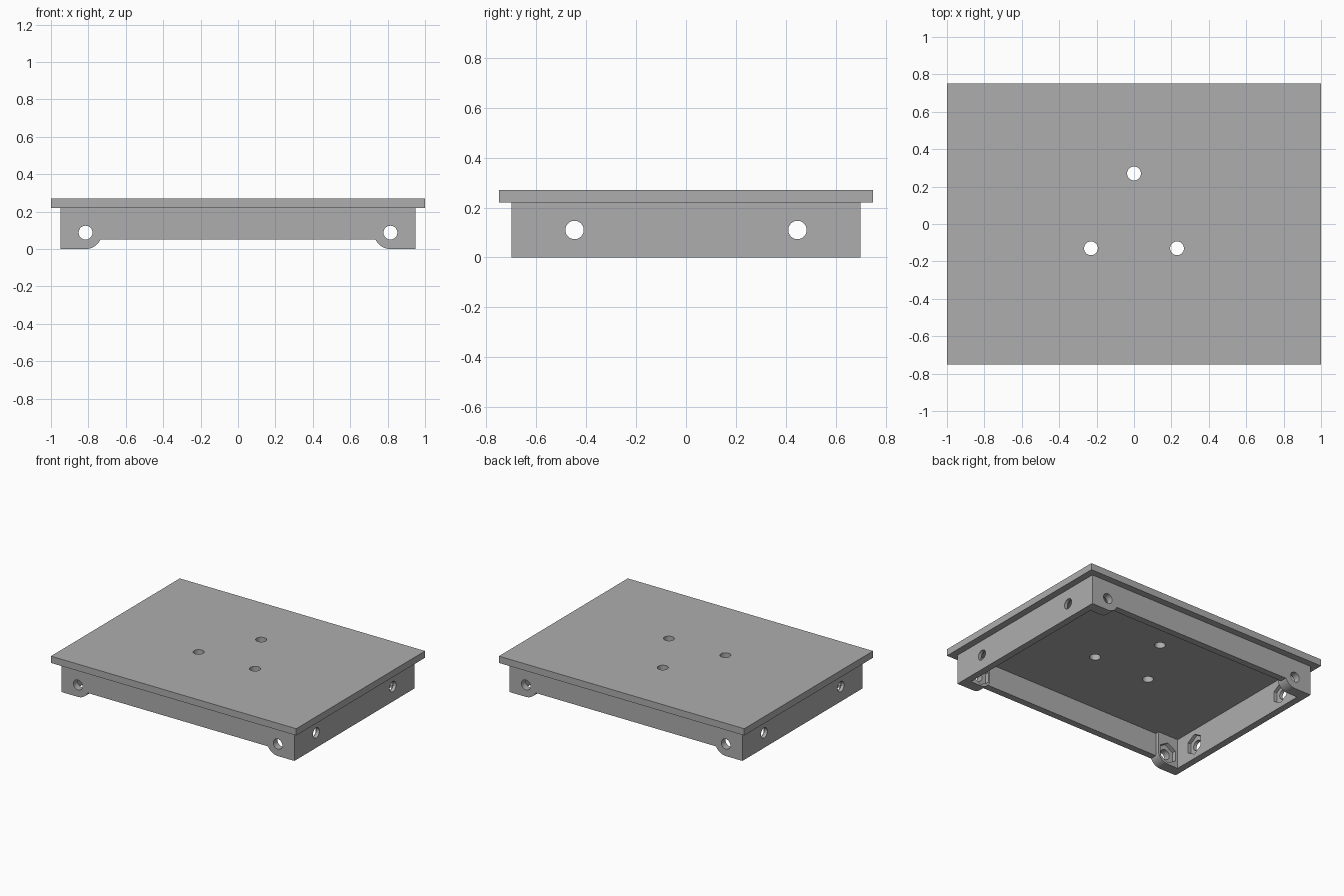
import bpy, bmesh, math
from mathutils import Matrix

if "Cube" in bpy.data.objects:
    bpy.data.objects.remove(bpy.data.objects["Cube"], do_unlink=True)

# Single grey material
grey = bpy.data.materials.new("mid_grey")
grey.use_nodes = True
grey.diffuse_color = (0.42, 0.42, 0.42, 1)
grey.node_tree.nodes["Principled BSDF"].inputs["Base Color"].default_value = grey.diffuse_color

# Local frames: extrusion runs along z, y or x
ALONG_Z = Matrix.Identity(4)
ALONG_Y = Matrix.Rotation(math.pi / 2, 4, "X")
ALONG_X = Matrix(((0, 0, 1, 0), (1, 0, 0, 0), (0, 1, 0, 0), (0, 0, 0, 1)))


def prism(name, outline, low, high, frame=ALONG_Z):
    """Extrude a closed 2D outline from low to high, then turn it into its frame."""
    bm = bmesh.new()
    face = bm.faces.new([bm.verts.new((u, v, low)) for u, v in outline])
    top = bmesh.ops.extrude_face_region(bm, geom=[face])["geom"]
    moved = [g for g in top if isinstance(g, bmesh.types.BMVert)]
    bmesh.ops.translate(bm, verts=moved, vec=(0, 0, high - low))
    bmesh.ops.transform(bm, matrix=frame, verts=bm.verts)
    bmesh.ops.recalc_face_normals(bm, faces=bm.faces)
    mesh = bpy.data.meshes.new(name)
    bm.to_mesh(mesh)
    bm.free()
    mesh.materials.append(grey)
    obj = bpy.data.objects.new(name, mesh)
    bpy.context.collection.objects.link(obj)
    return obj


def rectangle(x, y):
    return [(-x, -y), (x, -y), (x, y), (-x, y)]


def ring(u, v, radius, sides, turn=0.0):
    steps = [turn + math.tau * i / sides for i in range(sides)]
    return [(u + radius * math.cos(a), v + radius * math.sin(a)) for a in steps]


def cut(target, cutter):
    cutter.hide_render = True
    mod = target.modifiers.new("cut", "BOOLEAN")
    mod.operation, mod.solver, mod.object = "DIFFERENCE", "EXACT", cutter
    bpy.context.view_layer.objects.active = target
    bpy.ops.object.modifier_apply(modifier=mod.name)
    bpy.data.objects.remove(cutter, do_unlink=True)


HOLE, NUT = 0.037, 0.076
FOOT_X, FOOT_Z, FOOT_R = 0.815, 0.088, 0.088
SIDE_Y, SIDE_Z = 0.447, 0.11
RAIL_Z, SKIRT_TOP, TOP = 0.05, 0.22, 0.27

# Top plate with three mounting holes
plate = prism("top_plate", rectangle(1, 0.75), SKIRT_TOP, TOP)
for x, y in ((0, 0.27), (-0.23, -0.13), (0.23, -0.13)):
    cut(plate, prism("plate_hole", ring(x, y, HOLE, 32), 0, 1))

# Skirt: a block hollowed out, leaving thicker pads at the four feet
skirt = prism("skirt_frame", rectangle(0.95, 0.70), 0, SKIRT_TOP)
pad_x = FOOT_X - math.sqrt(FOOT_R ** 2 - (FOOT_Z - RAIL_Z) ** 2)
quarter = [(0.90, 0.62), (pad_x, 0.62), (pad_x, 0.65)]
cavity = quarter + [(-x, y) for x, y in reversed(quarter)]
cavity += [(-x, -y) for x, y in cavity]
cut(skirt, prism("cavity", cavity, -1, 1))

# Raised lower edge between rounded feet, front and back
start = math.asin((RAIL_Z - FOOT_Z) / FOOT_R)
arc = [start + (-math.pi / 2 - start) * i / 10 for i in range(11)]
left = [(-FOOT_X + FOOT_R * math.cos(a), FOOT_Z + FOOT_R * math.sin(a)) for a in arc]
left.append((-FOOT_X, -0.1))
gap = left + [(-x, z) for x, z in reversed(left)]
cut(skirt, prism("foot_gap", gap, -1, 1, ALONG_Y))

# Bolt holes through the walls, with hexagonal nut pockets on the inside
for side in (-1, 1):
    for frame, u, v, reach in ((ALONG_Y, FOOT_X, FOOT_Z, 0.65),
                               (ALONG_X, SIDE_Y, SIDE_Z, 0.925)):
        cut(skirt, prism("nut_pocket", ring(side * u, v, NUT, 6, math.pi / 6), -reach, reach, frame))
        cut(skirt, prism("bolt_hole", ring(side * u, v, HOLE, 32), -2, 2, frame))

# Smooth hole walls, crisp edges
for obj in (plate, skirt):
    bpy.ops.object.select_all(action="DESELECT")
    obj.select_set(True)
    bpy.context.view_layer.objects.active = obj
    bpy.ops.object.shade_smooth_by_angle(angle=math.radians(30))
